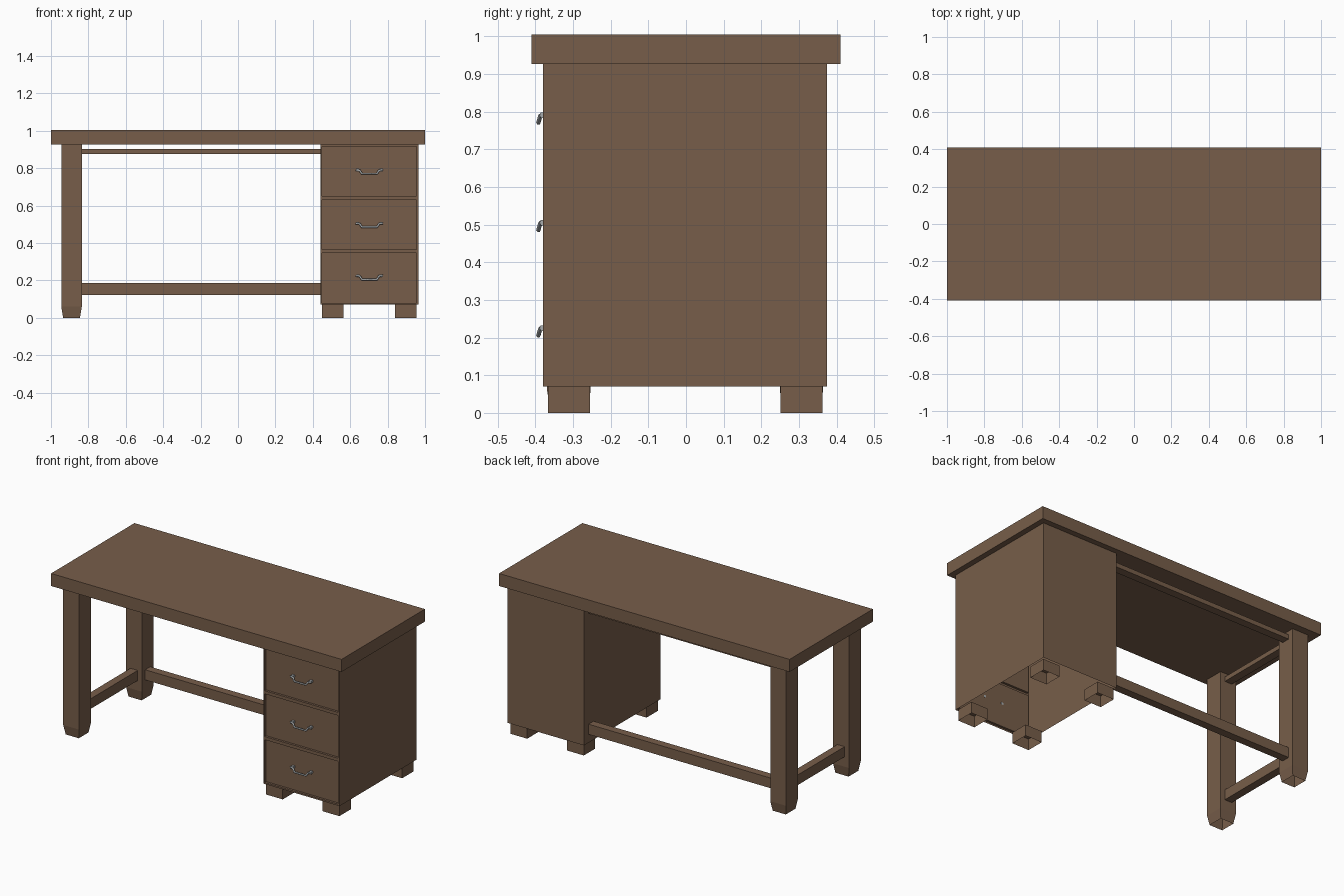
import bpy, bmesh
from mathutils import Vector

cube = bpy.data.objects.get("Cube")
if cube:
    bpy.data.objects.remove(cube, do_unlink=True)


def material(name, color, metallic=0.0):
    m = bpy.data.materials.new(name)
    m.use_nodes = True
    m.diffuse_color = color
    bsdf = next(n for n in m.node_tree.nodes if n.type == 'BSDF_PRINCIPLED')
    bsdf.inputs["Base Color"].default_value = color
    bsdf.inputs["Roughness"].default_value = 0.7
    return m


WOOD = material("brown_wood", (0.185, 0.111, 0.068, 1))
METAL = material("grey_metal", (0.40, 0.42, 0.43, 1))


def box_mesh(lo, hi):
    """Axis-aligned box as a bmesh between two corners."""
    lo, hi = Vector(lo), Vector(hi)
    bm = bmesh.new()
    bmesh.ops.create_cube(bm, size=1)
    for v in bm.verts:
        v.co = Vector(l + (c + 0.5) * (h - l) for l, h, c in zip(lo, hi, v.co))
    bm.normal_update()
    return bm


def facing(bm, direction):
    d = Vector(direction)
    return [f for f in bm.faces if f.normal.dot(d) > 0.99]


def remove(bm, faces):
    bmesh.ops.delete(bm, geom=faces, context='FACES')


def finish(bm, name, mat=WOOD):
    mesh = bpy.data.meshes.new(name)
    bm.to_mesh(mesh)
    bm.free()
    mesh.materials.append(mat)
    obj = bpy.data.objects.new(name, mesh)
    bpy.context.collection.objects.link(obj)
    return obj


DOWN, FRONT = (0, 0, -1), (0, -1, 0)
TOP_Z = 0.926      # underside of the tabletop
CAB_Z = 0.07       # underside of the cabinet
CAB_L, CAB_R = 0.44, 0.965
ROWS = {"front": (-0.369, -0.253), "back": (0.249, 0.364)}

# Tabletop
finish(box_mesh((-1, -0.41, TOP_Z), (1, 0.41, 1.004)), "tabletop")

# Hollow legs with tapered ends
LEG_L, LEG_R = -0.945, -0.835
for row, (y0, y1) in ROWS.items():
    bm = box_mesh((LEG_L, y0, 0), (LEG_R, y1, TOP_Z))
    remove(bm, facing(bm, DOWN))
    bmesh.ops.bisect_plane(bm, geom=bm.verts[:] + bm.edges[:] + bm.faces[:],
                           plane_co=(0, 0, 0.06), plane_no=(0, 0, 1))
    mid = Vector(((LEG_L + LEG_R) / 2, (y0 + y1) / 2, 0))
    for v in bm.verts:
        if v.co.z < 0.01:
            v.co = mid + (v.co - mid) * 0.82
    finish(bm, row + "_leg")

# Low and high stretchers, along the back and along the leg side
for level, z0, z1 in (("lower", 0.122, 0.185), ("upper", 0.875, 0.903)):
    finish(box_mesh((LEG_R, 0.28, z0), (CAB_L, 0.33, z1)), level + "_back_stretcher")
    finish(box_mesh((-0.915, ROWS["front"][1], z0), (-0.865, ROWS["back"][0], z1)),
           level + "_side_stretcher")

# Cabinet shell, open below, with three recessed drawer fronts
bm = box_mesh((CAB_L, -0.38, CAB_Z), (CAB_R, 0.375, TOP_Z))
remove(bm, facing(bm, DOWN))
height = (TOP_Z - CAB_Z) / 3
for i in (1, 2):
    front = facing(bm, FRONT)
    edges = {e for f in front for e in f.edges}
    verts = {v for f in front for v in f.verts}
    bmesh.ops.bisect_plane(bm, geom=front + list(edges) + list(verts),
                           plane_co=(0, 0, CAB_Z + i * height), plane_no=(0, 0, 1))
    bm.normal_update()
drawers = facing(bm, FRONT)
bmesh.ops.inset_individual(bm, faces=drawers, thickness=0.014)
bm.normal_update()
bmesh.ops.inset_individual(bm, faces=drawers, thickness=0, depth=-0.014)
finish(bm, "drawer_cabinet")

# Hollow cabinet feet
for row, (y0, y1) in ROWS.items():
    for side, x0 in (("right", 0.45), ("left", 0.84)):
        bm = box_mesh((x0, y0 + 0.002, 0), (x0 + 0.115, y1 - 0.002, CAB_Z))
        remove(bm, facing(bm, DOWN))
        finish(bm, f"{row}_{side}_cabinet_foot")

# Drawer handle: a bent bar, modelled once and shared
curve = bpy.data.curves.new("handle_path", 'CURVE')
curve.dimensions = '3D'
curve.bevel_depth = 0.006
curve.bevel_resolution = 1
curve.use_fill_caps = True
half = [(0.072, 0.004, 0.01), (0.052, 0, 0.008), (0.04, -0.005, -0.01)]
path = [(-x, y, z) for x, y, z in half] + half[::-1]
spline = curve.splines.new('POLY')
spline.points.add(len(path) - 1)
for p, co in zip(spline.points, path):
    p.co = (*co, 1)
helper = bpy.data.objects.new("handle_path", curve)
bpy.context.collection.objects.link(helper)
bar = bpy.data.meshes.new_from_object(
    helper.evaluated_get(bpy.context.evaluated_depsgraph_get()))
bpy.data.objects.remove(helper, do_unlink=True)
bar.materials.clear()
bar.materials.append(METAL)

centre = (CAB_L + CAB_R) / 2
for name, z in (("top", 0.78), ("middle", 0.495), ("bottom", 0.215)):
    handle = bpy.data.objects.new(name + "_handle", bar)
    handle.location = (centre, -0.387, z)
    bpy.context.collection.objects.link(handle)
    # Mounts joining the bar to the drawer
    for side, s in (("right", -1), ("left", 1)):
        x = centre + s * 0.062
        finish(box_mesh((x - 0.007, -0.386, z + 0.003), (x + 0.007, -0.365, z + 0.017)),
               f"{name}_handle_{side}_mount", METAL)
